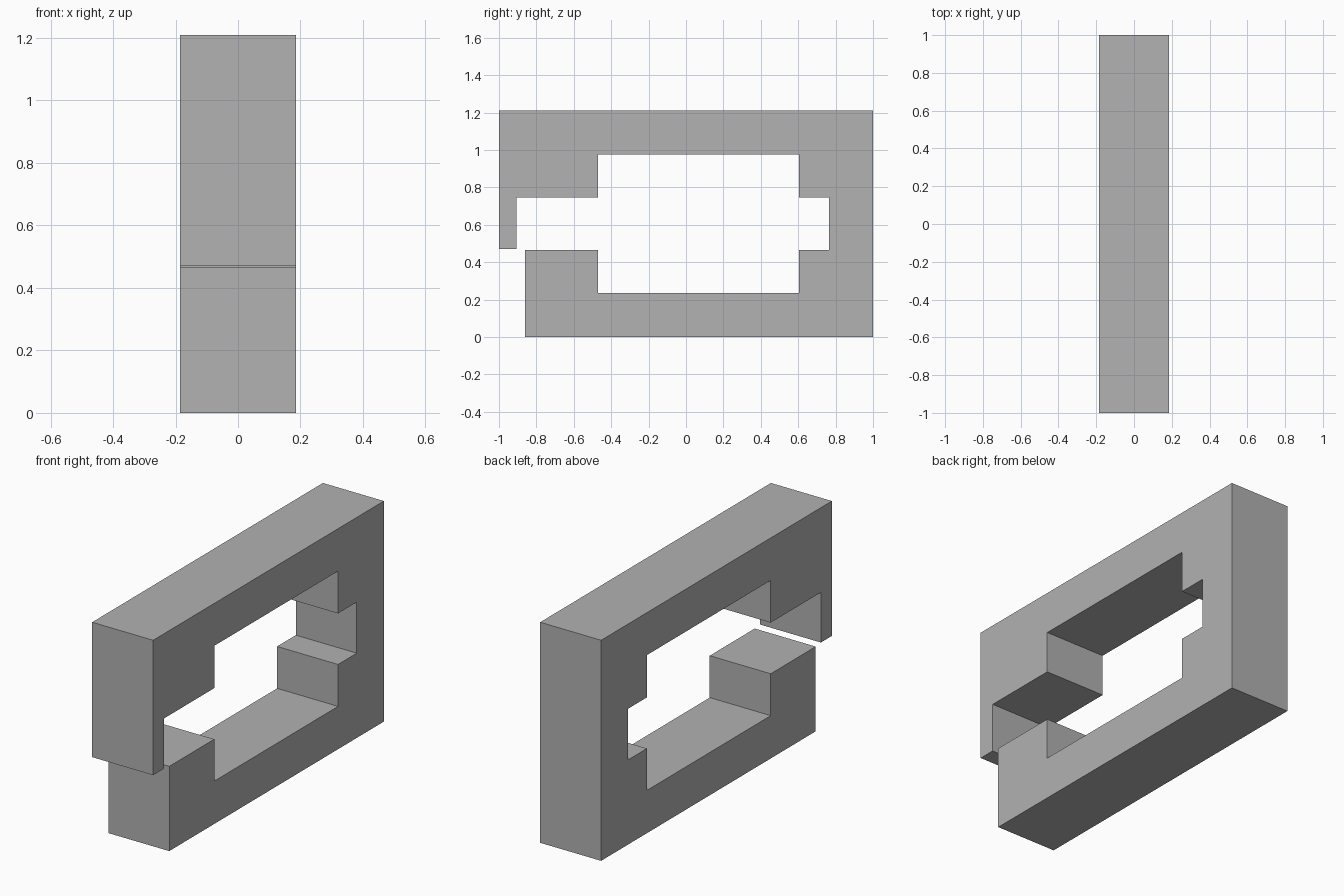
import bpy
import bmesh
from mathutils import Vector

cube = bpy.data.objects.get("Cube")
if cube:
    bpy.data.objects.remove(cube, do_unlink=True)

HALF_WIDTH = 0.185

# Plain grey material
grey = bpy.data.materials.new("plain grey")
grey.use_nodes = True
colour = (0.445, 0.445, 0.445, 1)
grey.diffuse_color = colour
grey.node_tree.nodes["Principled BSDF"].inputs["Base Color"].default_value = colour


def extrude_profile(name, outline, half_width, material):
    """Extrude a (y, z) outline evenly along x."""
    bm = bmesh.new()
    face = bm.faces.new([bm.verts.new((-half_width, y, z)) for y, z in outline])
    result = bmesh.ops.extrude_face_region(bm, geom=[face])
    moved = [v for v in result["geom"] if isinstance(v, bmesh.types.BMVert)]
    bmesh.ops.translate(bm, verts=moved, vec=Vector((2 * half_width, 0, 0)))
    bmesh.ops.recalc_face_normals(bm, faces=bm.faces)
    mesh = bpy.data.meshes.new(name)
    bm.to_mesh(mesh)
    bm.free()
    mesh.materials.append(material)
    obj = bpy.data.objects.new(name, mesh)
    bpy.context.collection.objects.link(obj)
    return obj


# Frame outline: outer edge, then the stepped opening with its front gap
outer = [(-0.86, 0.47), (-0.86, 0), (1, 0), (1, 1.21), (-1, 1.21), (-1, 0.47)]
upper_opening = [(-0.905, 0.47), (-0.905, 0.745), (-0.47, 0.745), (-0.47, 0.977),
                 (0.603, 0.977), (0.603, 0.745), (0.765, 0.745)]
lower_opening = [(0.765, 0.465), (0.603, 0.465), (0.603, 0.235),
                 (-0.47, 0.235), (-0.47, 0.465)]
outer[0] = (-0.86, 0.465)
extrude_profile("open_frame", outer + upper_opening + lower_opening, HALF_WIDTH, grey)
